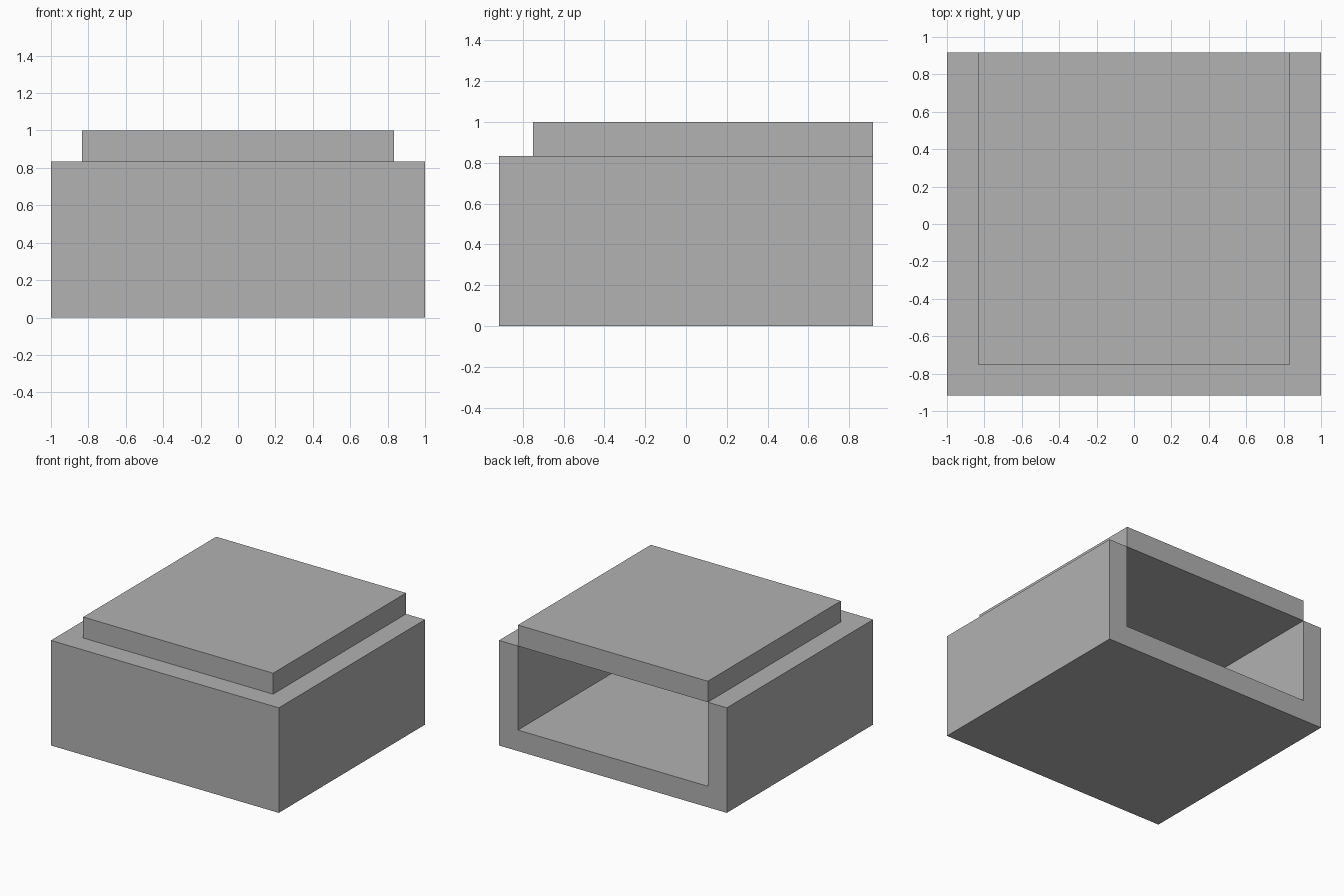
import bpy
from mathutils import Vector

default = bpy.data.objects.get("Cube")
if default:
    bpy.data.objects.remove(default, do_unlink=True)

U = 1 / 6                      # wall thickness, the module of the whole shape
W, D, H = 1.0, 5.5 * U, 5 * U  # half width, half depth, body height

grey = bpy.data.materials.new("plain grey")
grey.use_nodes = True
grey.diffuse_color = (0.445, 0.445, 0.445, 1)
grey.node_tree.nodes["Principled BSDF"].inputs["Base Color"].default_value = grey.diffuse_color


def box(name, low, high):
    """Axis-aligned box between two corners."""
    low, high = Vector(low), Vector(high)
    bpy.ops.mesh.primitive_cube_add(size=1, location=(low + high) / 2)
    obj = bpy.context.object
    obj.name = name
    obj.scale = high - low
    bpy.ops.object.transform_apply(location=False, rotation=False, scale=True)
    obj.data.materials.append(grey)
    return obj


# Body, hollowed out and open at the back
body = box("body", (-W, -D, 0), (W, D, H))
cutter = box("cavity_cutter", (-W + U, -D + U, U), (W - U, D + U, H + U))
cutter.hide_render = True
cutter.hide_set(True)
hollow = body.modifiers.new("hollow", "BOOLEAN")
hollow.operation = "DIFFERENCE"
hollow.solver = "EXACT"
hollow.object = cutter

# Apply the cut, then drop the cutter
bpy.context.view_layer.objects.active = body
bpy.ops.object.modifier_apply(modifier=hollow.name)
bpy.data.objects.remove(cutter, do_unlink=True)

# Raised lid closing the cavity, flush with the back
box("lid", (-W + U, -D + U, H), (W - U, D, H + U))
